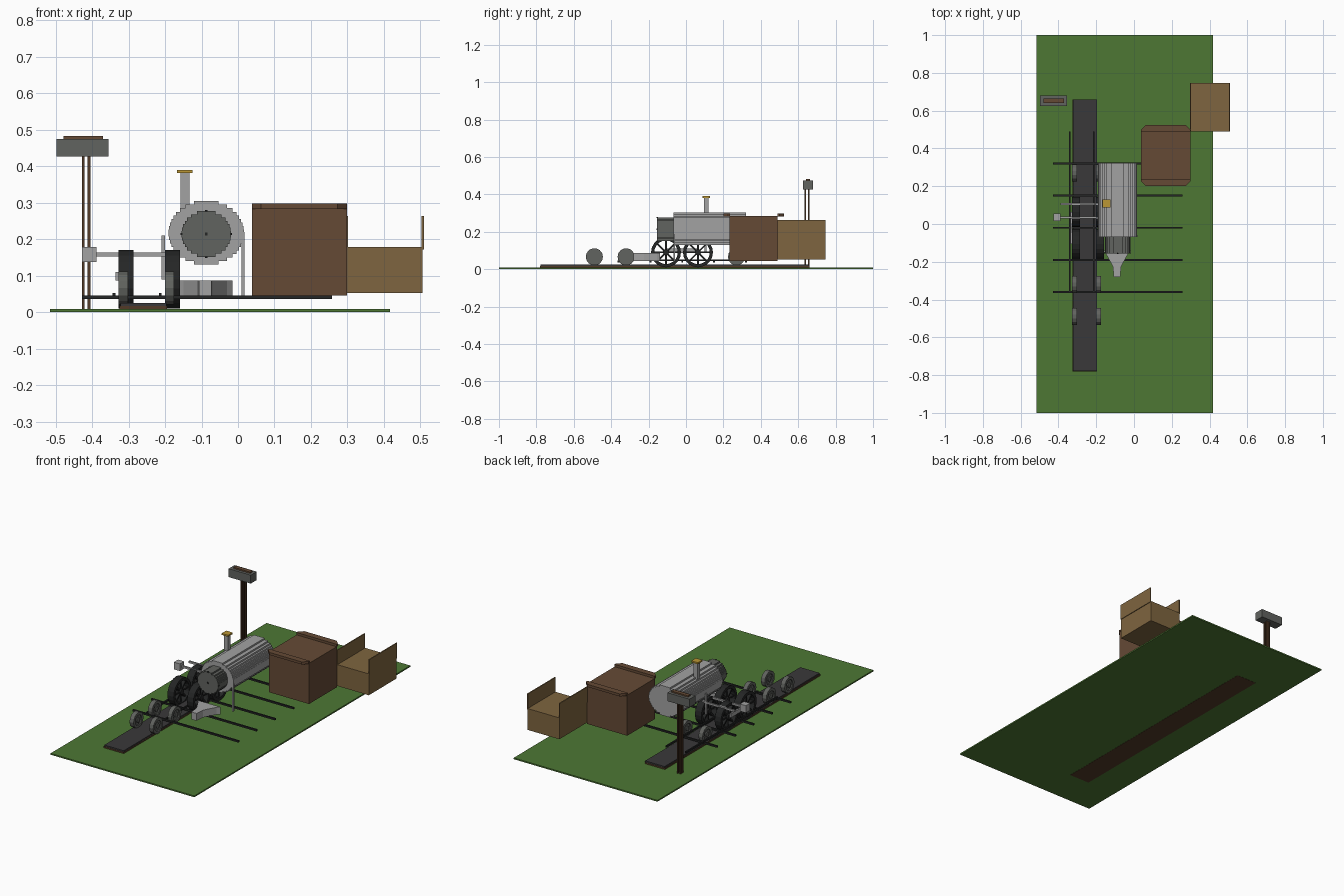
import bpy, bmesh, math
from mathutils import Matrix, Vector

if "Cube" in bpy.data.objects:
    bpy.data.objects.remove(bpy.data.objects["Cube"], do_unlink=True)


def material(name, r, g, b):
    m = bpy.data.materials.new(name)
    m.use_nodes = True
    m.diffuse_color = (r, g, b, 1)
    m.node_tree.nodes["Principled BSDF"].inputs["Base Color"].default_value = (r, g, b, 1)
    return m


GREEN = material("grass green", .075, .185, .034)
BROWN = material("box brown", .13, .068, .036)
BARK = material("dark brown", .085, .042, .02)
TAN = material("cardboard tan", .21, .13, .05)
LIGHT = material("light grey", .36, .36, .36)
GREY = material("mid grey", .12, .125, .115)
TRACK = material("track grey", .042, .04, .042)
BLACK = material("iron black", .018, .019, .019)
GOLD = material("gold", .5, .31, .035)


def finish(name, bm, mat):
    bmesh.ops.recalc_face_normals(bm, faces=bm.faces)
    mesh = bpy.data.meshes.new(name)
    bm.to_mesh(mesh)
    bm.free()
    mesh.materials.append(mat)
    obj = bpy.data.objects.new(name, mesh)
    bpy.context.collection.objects.link(obj)
    return obj


def add_box(bm, x, y, z):
    """Box from three (low, high) ranges."""
    ranges = (x, y, z)
    centre = Vector([(a + b) / 2 for a, b in ranges])
    size = [b - a for a, b in ranges]
    bmesh.ops.create_cube(bm, size=1, matrix=Matrix.Translation(centre) @ Matrix.Diagonal((*size, 1)))


def boxes(name, mat, *ranges):
    bm = bmesh.new()
    for r in ranges:
        add_box(bm, *r)
    return finish(name, bm, mat)


def prism(name, mat, points, z0, z1):
    bm = bmesh.new()
    face = bm.faces.new([bm.verts.new((x, y, z0)) for x, y in points])
    out = bmesh.ops.extrude_face_region(bm, geom=[face])
    bmesh.ops.translate(bm, vec=(0, 0, z1 - z0), verts=[v for v in out["geom"] if isinstance(v, bmesh.types.BMVert)])
    return finish(name, bm, mat)


def stepped_drum(name, mat, x, z, rx, rz, y, rows):
    """Drum along y built from stacked planks of varying width."""
    bm = bmesh.new()
    step = 2 * rz / rows
    for i in range(rows):
        t = (i + .5) * 2 / rows - 1
        half = rx * math.sqrt(1 - t * t)
        low = z - rz + i * step
        add_box(bm, (x - half, x + half), y, (low, low + step))
    return finish(name, bm, mat)


def wheel(name, mat, x0, x1, y, z, r, inner, hub, sides, spokes, solid):
    """Rim, spokes and hub around an axle along x."""
    bm = bmesh.new()
    loops = []
    for x, rad in ((x0, r), (x1, r), (x1, inner), (x0, inner)):
        loops.append([bm.verts.new((x, y + rad * math.cos(a), z + rad * math.sin(a)))
                      for a in (math.tau * i / sides for i in range(sides))])
    for k in range(4):
        a, b = loops[k], loops[(k + 1) % 4]
        for i in range(sides):
            j = (i + 1) % sides
            bm.faces.new((a[i], a[j], b[j], b[i]))
    mid, width = (x0 + x1) / 2, x1 - x0
    for i in range(spokes):
        bmesh.ops.create_cube(bm, size=1, matrix=Matrix.Translation((mid, y, z))
                              @ Matrix.Rotation(math.pi * i / spokes, 4, 'X')
                              @ Matrix.Diagonal((width * .6, 2 * inner, .009, 1)))
    discs = [(hub, width)]
    if solid:
        discs.append((inner, width * .5))
    for rad, depth in discs:
        bmesh.ops.create_cone(bm, cap_ends=True, segments=sides, radius1=rad, radius2=rad, depth=depth,
                              matrix=Matrix.Translation((mid, y, z)) @ Matrix.Rotation(math.pi / 2, 4, 'Y'))
    return finish(name, bm, mat)


# Ground and track bed
boxes("ground", GREEN, ((-.515, .417), (-1, 1), (.001, .009)))
boxes("track_base", BARK, ((-.325, -.195), (-.78, .66), (0, .017)))
boxes("track_top", TRACK, ((-.322, -.196), (-.778, .658), (.017, .025)))

# Cross sticks and rails
boxes("cross_sticks", BLACK, *[((-.428, .257), (y - .005, y + .005), (.036, .046))
                               for y in (.32, .15, -.02, -.19, -.36)])
boxes("rails", BLACK, *[((x - .004, x + .004), (-.36, .49), (.043, .053)) for x in (-.34, -.213)])

# Wheels
for side, x0, x1 in (("right", -.327, -.286), ("left", -.2, -.159)):
    for i, y in enumerate((-.107, .064)):
        wheel(f"{side}_driving_wheel_{i}", BLACK, x0, x1, y, .09, .08, .063, .016, 20, 4, False)
for side, x0, x1 in (("right", -.328, -.302), ("left", -.2, -.175)):
    for i, y in enumerate((-.49, -.32, .27)):
        wheel(f"{side}_small_wheel_{i}", GREY, x0, x1, y, .066, .046, .03, .014, 14, 3, True)
boxes("coupling_rod", LIGHT, ((-.336, -.327), (-.107, .064), (.087, .11)))

# Boiler, smokebox and fan-shaped guard
stepped_drum("boiler", LIGHT, -.087, .217, .104, .087, (-.068, .322), 18)
stepped_drum("smokebox", GREY, -.087, .214, .068, .063, (-.155, -.068), 14)
boxes("smokebox_knob", BLACK, ((-.091, -.083), (-.159, -.155), (.21, .218)))
boxes("smokebox_pins", BLACK, *[((-.087 + dx - .003, -.087 + dx + .003), (-.157, -.15),
                                 (.214 + dz - .003, .214 + dz + .003))
                                for dx, dz in ((.068, 0), (-.068, 0), (0, .063), (0, -.063))])
guard = [(.075, -.14), (.06, -.155), (.022, -.225), (.017, -.28)]
outline = [(-.09 + x, y) for x, y in guard] + [(-.09 - x, y) for x, y in reversed(guard)]
prism("front_guard", LIGHT, outline, .043, .086)

# Chimney
boxes("chimney", LIGHT, ((-.157, -.133), (.096, .12), (.26, .381)))
boxes("chimney_cap", GOLD, ((-.167, -.125), (.087, .129), (.381, .39)))

# Pipes beside the boiler
boxes("side_pipes", LIGHT,
      ((-.39, -.18), (.1, .11), (.152, .163)),
      ((-.39, -.18), (.03, .041), (.152, .163)),
      ((-.21, -.2), (.1, .11), (.09, .21)))
boxes("pipe_box", LIGHT, ((-.427, -.388), (.016, .055), (.137, .179)))
boxes("boiler_post", LIGHT, ((.01, .018), (-.068, -.058), (.04, .22)))

# Large brown box with chamfered end lips
boxes("brown_box", BROWN, ((.038, .298), (.232, .49), (.045, .283)))
for name, inner, outer in (("front_lip", .236, .2), ("back_lip", .488, .525)):
    bend = outer + (inner - outer) * .7
    prism(name, BROWN, [(.038, inner), (.038, bend), (.063, outer), (.273, outer), (.298, bend), (.298, inner)],
          .282, .297)

# Tan box with two upright side panels
boxes("tan_box", TAN, ((.298, .505), (.49, .747), (.053, .178)))
boxes("tan_panels", TAN, *[((x, x + .006), (.49, .747), (.172, .263)) for x in (.296, .503)])

# Raised tank on four slim posts
boxes("tank_posts", BARK, *[((x, x + .008), (y, y + .008), (.008, .43))
                            for x in (-.428, -.412) for y in (.634, .653)])
boxes("tank", GREY, ((-.498, -.355), (.625, .68), (.426, .475)))
boxes("tank_lid", BROWN, ((-.478, -.37), (.641, .664), (.475, .483)))
